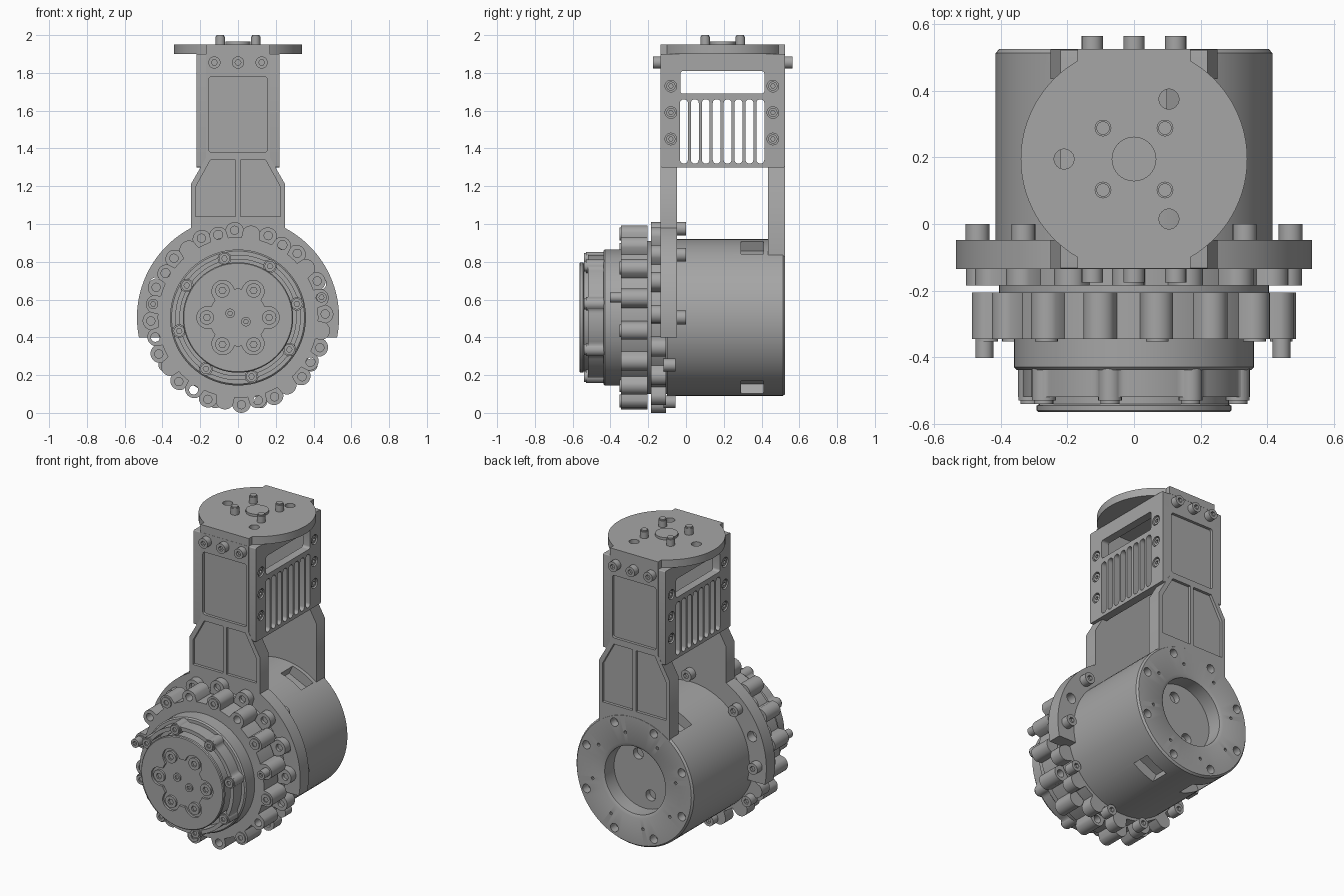
import bpy, bmesh
from math import sin, cos, pi, sqrt, radians, acos, asin

cube = bpy.data.objects.get("Cube")
if cube:
    bpy.data.objects.remove(cube, do_unlink=True)

metal = bpy.data.materials.new("machined grey")
metal.use_nodes = True
GREY = (0.38, 0.38, 0.38, 1)
metal.diffuse_color = GREY
bsdf = next(n for n in metal.node_tree.nodes if n.type == 'BSDF_PRINCIPLED')
bsdf.inputs["Base Color"].default_value = GREY

AXIS_Z = 0.505   # height of the motor axis
PLACE = {'x': lambda u, v, t: (t, u, v),
         'y': lambda u, v, t: (u, t, v),
         'z': lambda u, v, t: (u, v, t)}
made = []


# ---- outlines -------------------------------------------------------------
def arc(r, a0, a1, n, u=0, v=0):
    return [(u + r * cos(a0 + (a1 - a0) * i / n), v + r * sin(a0 + (a1 - a0) * i / n))
            for i in range(n + 1)]


def circle(u, v, r, n=32):
    return arc(r, 0, 2 * pi, n, u, v)[:-1]


def rrect(u0, u1, v0, v1, r):
    corners = [(u1 - r, v1 - r), (u0 + r, v1 - r), (u0 + r, v0 + r), (u1 - r, v0 + r)]
    return [p for k, (u, v) in enumerate(corners)
            for p in arc(r, k * pi / 2, (k + 1) * pi / 2, 5, u, v)]


def lobed(base, n, rc, lr, phase):
    """Disc of radius base with n round lobes centred at radius rc."""
    pts, steps = [], n * 24
    for i in range(steps):
        a = 2 * pi * i / steps
        d = (a + pi / n) % (2 * pi / n) - pi / n
        h = lr * lr - (rc * sin(d)) ** 2
        r = max(base, rc * cos(d) + sqrt(h)) if h > 0 else base
        pts.append((r * cos(a + phase), AXIS_Z + r * sin(a + phase)))
    return pts


def polar(r, deg):
    return r * cos(radians(deg)), AXIS_Z + r * sin(radians(deg))


# ---- solids ---------------------------------------------------------------
def finish(name, bm):
    bmesh.ops.recalc_face_normals(bm, faces=bm.faces)
    me = bpy.data.meshes.new(name)
    bm.to_mesh(me)
    bm.free()
    me.materials.append(metal)
    ob = bpy.data.objects.new(name, me)
    bpy.context.collection.objects.link(ob)
    made.append(ob)
    return ob


def solid(name, prisms):
    """One mesh from a list of (axis, outline, start, end) prisms."""
    bm = bmesh.new()
    for axis, pts, t0, t1 in prisms:
        lo, hi = ([bm.verts.new(PLACE[axis](u, v, t)) for u, v in pts] for t in (t0, t1))
        bm.faces.new(lo)
        bm.faces.new(hi)
        for i in range(len(pts)):
            j = (i + 1) % len(pts)
            bm.faces.new((lo[i], lo[j], hi[j], hi[i]))
    return finish(name, bm)


def lathe(name, profile, steps=72):
    """Revolve (radius, y) points about the motor axis."""
    bm = bmesh.new()
    vs = [bm.verts.new((r, y, AXIS_Z)) for r, y in profile]
    es = [bm.edges.new(e) for e in zip(vs, vs[1:])]
    bmesh.ops.spin(bm, geom=vs + es, cent=(0, 0, AXIS_Z), axis=(0, 1, 0),
                   angle=2 * pi, steps=steps)
    bmesh.ops.remove_doubles(bm, verts=bm.verts, dist=1e-4)
    return finish(name, bm)


def cut(ob, prisms):
    cutter = solid("cutter", prisms)
    made.remove(cutter)
    mod = ob.modifiers.new("cut", 'BOOLEAN')
    mod.operation, mod.solver, mod.object = 'DIFFERENCE', 'EXACT', cutter
    bpy.context.view_layer.update()
    me = bpy.data.meshes.new_from_object(ob.evaluated_get(bpy.context.evaluated_depsgraph_get()))
    ob.modifiers.clear()
    ob.data = me
    bpy.data.objects.remove(cutter, do_unlink=True)


def bolts(name, axis, spots, seat, tip, r):
    """Cylindrical heads with hex sockets."""
    s = 1 if tip > seat else -1
    ob = solid(name, [(axis, circle(u, v, r, 24), seat, tip) for u, v in spots])
    cut(ob, [(axis, circle(u, v, r * 0.5, 6), tip - s * 0.018, tip + s * 0.02)
             for u, v in spots])


# ---- motor body -----------------------------------------------------------
body = lathe("motor_body", [(0, -0.205), (0.405, -0.205), (0.405, -0.1), (0.415, -0.1),
                            (0.415, 0.513), (0.405, 0.525), (0.235, 0.525), (0.215, 0.515),
                            (0.215, 0.42), (0, 0.42)])
back_holes = [('y', circle(*polar(0.365, 22.5 + 45 * k), 0.027, 16), 0.47, 0.6) for k in range(8)]
back_holes += [('y', circle(*polar(0.3, 33 + 45 * k), 0.01, 8), 0.5, 0.6) for k in range(8)]
back_holes += [('y', circle(*polar(0.13, a), 0.035, 16), 0.38, 0.5) for a in (250, 70)]
cut(body, back_holes)
vents = []
for deg in (65, 115, 245, 295):
    a = radians(deg)
    ur, ut = (cos(a), sin(a)), (-sin(a), cos(a))
    vents.append(('y', [(ur[0] * r + ut[0] * t, AXIS_Z + ur[1] * r + ut[1] * t)
                        for r, t in ((0.35, -0.08), (0.5, -0.08), (0.5, 0.08), (0.35, 0.08))],
                  0.29, 0.41))
cut(body, vents)


# ---- bracket: front arch with leg, back leg -------------------------------
def mirrored(right):
    return right + [(-x, z) for x, z in reversed(right)]


neck = [(0.25, 1.21), (0.17, 1.35), (0.17, 1.9)]


def pockets(bottom, y0, y1):
    half = [(0.012, bottom), (0.225, bottom), (0.225, 1.195), (0.145, 1.34), (0.012, 1.34)]
    return [('y', half, y0, y1), ('y', [(-x, z) for x, z in half], y0, y1),
            ('y', rrect(-0.155, 0.155, 1.38, 1.78, 0.015), y0, y1)]


low = 0.105
outer = arc(0.535, -asin(low / 0.535), acos(0.25 / 0.535), 28, 0, AXIS_Z)
start = -asin(low / 0.402)
inner = arc(0.402, pi - start, start, 48, 0, AXIS_Z)
arch = solid("front_bracket", [('y', mirrored(outer + neck) + inner, -0.135, -0.048)])
cut(arch, pockets(1.04, -0.2, -0.117)
    + [('y', circle(*polar(0.47, a), 0.033, 20), -0.2, 0) for a in (22.5, 157.5)])

edge = acos(0.25 / 0.4)
rear = solid("back_bracket", [('y', mirrored([(0.25, 0.85)] + neck)
                               + arc(0.4, pi - edge, edge, 24, 0, AXIS_Z), 0.435, 0.524)])
cut(rear, pockets(0.95, 0.506, 0.6))

# ---- slotted side plates --------------------------------------------------
side_spots = [(y, z) for y in (-0.08, 0.46) for z in (1.45, 1.59, 1.73)]
for side, s in (("left", 1), ("right", -1)):
    plate = solid(side + "_side_plate",
                  [('x', rrect(-0.134, 0.523, 1.3, 1.9, 0.006), s * 0.168, s * 0.22)])
    openings = [rrect(-0.03, 0.415, 1.69, 1.81, 0.015)]
    openings += [rrect(y, y + 0.042, 1.32, 1.66, 0.02)
                 for y in (-0.032 + 0.0578 * k for k in range(8))]
    cut(plate, [('x', o, s * 0.1, s * 0.3) for o in openings])
    cut(plate, [('x', circle(y, z, 0.031, 20), s * 0.19, s * 0.3) for y, z in side_spots])
    bolts(side + "_side_bolts", 'x', side_spots, s * 0.185, s * 0.215, 0.024)

# ---- top plate ------------------------------------------------------------
cy = 0.195
a_in, a_out = acos(0.17 / 0.34), asin(0.17 / 0.34)
right_arc = arc(0.34, -a_in, a_in, 40, 0, cy)
top_outline = ([(0.17, -0.134)] + right_arc + [(0.17, 0.525), (-0.17, 0.525)]
               + [(-x, y) for x, y in reversed(right_arc)] + [(-0.17, -0.134)])
top = solid("top_plate", [('z', top_outline, 1.9, 1.95)])
cut(top, [('z', circle(x, y, 0.03, 24), 1.85, 2.0)
          for x, y in ((0.105, 0.375), (-0.21, 0.195), (0.105, 0.015))])
solid("top_boss", [('z', circle(0, cy, 0.067), 1.94, 1.965)])
solid("top_pins", [('z', circle(x, cy + d, r, 20), 1.94, z)
                   for x in (-0.093, 0.093) for d in (-0.093, 0.093)
                   for r, z in ((0.025, 1.992), (0.02, 2.0))])
row = [(x, 1.855) for x in (-0.125, 0, 0.125)]
bolts("front_row_bolts", 'y', row, -0.13, -0.175, 0.032)
bolts("back_row_bolts", 'y', row, 0.52, 0.565, 0.032)

# ---- lobed rings ----------------------------------------------------------
PH = 36
rear_ring = solid("rear_lobed_ring", [('y', lobed(0.43, 16, 0.455, 0.05, radians(PH + 11.25)),
                                       -0.185, -0.105)])
cut(rear_ring, [('y', circle(*polar(0.462, PH + 11.25 + 22.5 * k), 0.022, 16), -0.3, -0.165)
                for k in range(16)])
front_ring = solid("front_lobed_ring", [('y', lobed(0.425, 16, 0.442, 0.05, radians(PH)),
                                         -0.345, -0.205)])
cut(front_ring, [('y', circle(*polar(0.45, PH + 22.5 + 45 * k), 0.024, 16), -0.5, -0.1)
                 for k in range(8)])
bolts("front_ring_bolts", 'y', [polar(0.447, PH + 45 * k) for k in range(8)],
      -0.33, -0.352, 0.034)
bolts("long_ring_bolts", 'y', [polar(0.455, a) for a in (13.5, 171)], -0.3, -0.402, 0.027)
bolts("arch_bolts", 'y', [polar(0.47, 45 * k) for k in range(5)], -0.06, 0.0, 0.036)
bolts("lower_ring_bolts", 'y', [polar(0.462, a) for a in (-33, -75, -105, -147)],
      -0.12, -0.055, 0.034)

# ---- output hub -----------------------------------------------------------
hub = lathe("output_hub", [(0, -0.2), (0.36, -0.2), (0.36, -0.43), (0.352, -0.438),
                           (0.283, -0.438), (0.283, -0.54), (0.292, -0.545),
                           (0.292, -0.56), (0.287, -0.565), (0, -0.565)])
cut(hub, [('y', lobed(0.15, 6, 0.16, 0.058, 0), -0.6, -0.55)])
six = [polar(0.165, 60 * k) for k in range(6)]
bolts("output_bolts", 'y', six, -0.54, -0.564, 0.038)
bolts("centre_bolts", 'y', [(-0.042, 0.527), (0.042, 0.483)], -0.54, -0.56, 0.025)

# ---- cap ring around the hub ----------------------------------------------
cap = solid("cap_ring", [('y', lobed(0.332, 8, 0.32, 0.036, radians(13)), -0.52, -0.43)])
cut(cap, [('y', circle(0, AXIS_Z, 0.308, 72), -0.6, -0.4)])
eight = [polar(0.32, 13 + 45 * k) for k in range(8)]
solid("cap_bosses", [('y', circle(u, v, 0.0355, 24), -0.43, -0.53) for u, v in eight])
bolts("cap_bolts", 'y', eight, -0.525, -0.54, 0.029)

# ---- shading --------------------------------------------------------------
bpy.ops.object.select_all(action='DESELECT')
for ob in made:
    ob.select_set(True)
bpy.context.view_layer.objects.active = made[0]
bpy.ops.object.shade_smooth_by_angle(angle=radians(30))
